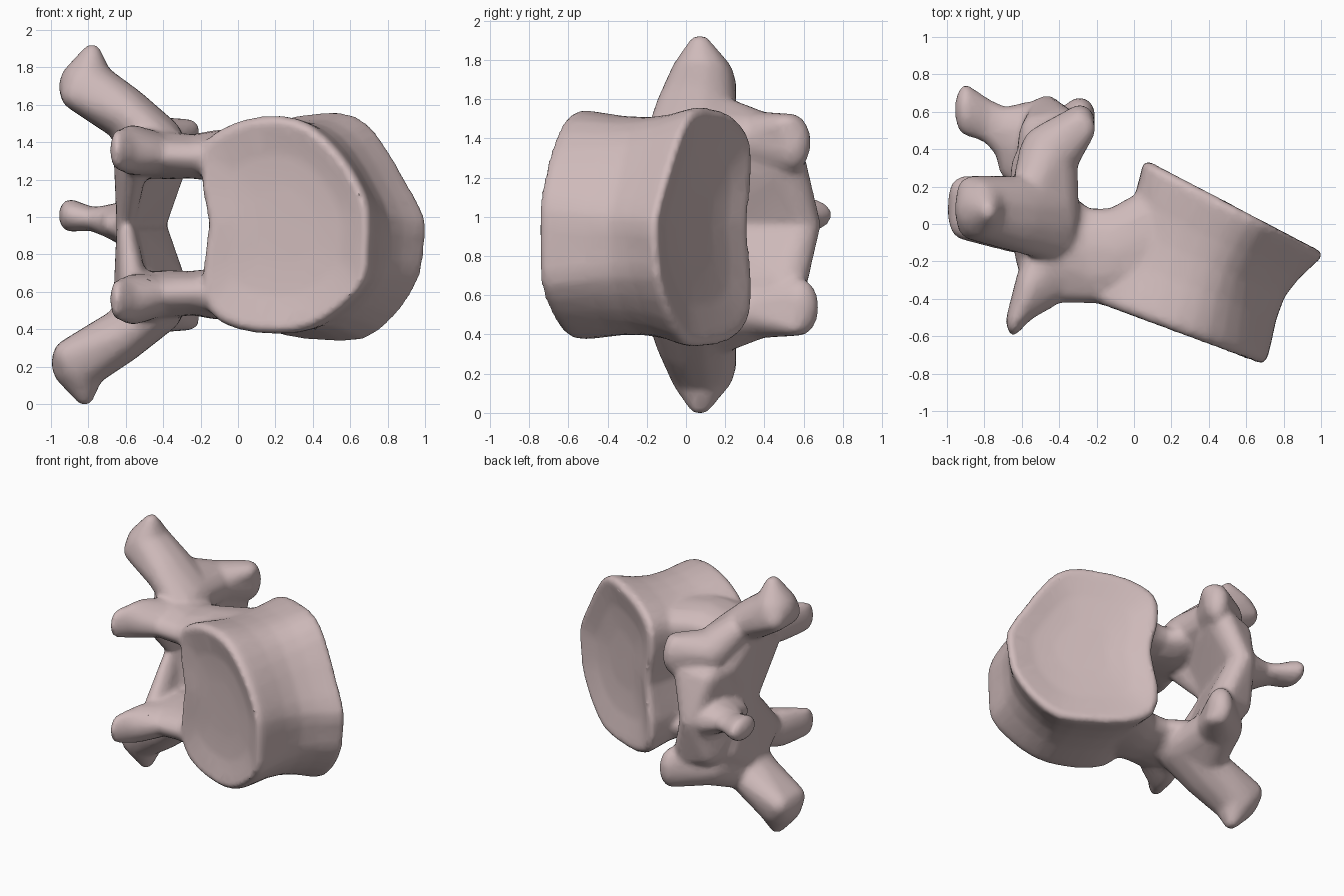
import bpy
import bmesh
import math
from mathutils import Vector

cube = bpy.data.objects.get("Cube")
if cube:
    bpy.data.objects.remove(cube, do_unlink=True)

MID_Z = 0.97  # height of the plane of symmetry
bm = bmesh.new()

# Evenly spread directions used for every ellipsoid
N = 70
GOLDEN = math.pi * (3 - math.sqrt(5))
DIRS = []
for i in range(N):
    c = 1 - 2 * (i + 0.5) / N
    r = math.sqrt(1 - c * c)
    DIRS.append(Vector((r * math.cos(i * GOLDEN), r * math.sin(i * GOLDEN), c)))


def hull(*balls, side=1):
    """Convex hull of ellipsoids (centre, radii); side=-1 mirrors in height."""
    verts = []
    for (x, y, h), (rx, ry, rz) in balls:
        for d in DIRS:
            verts.append(bm.verts.new((x + rx * d.x, y + ry * d.y,
                                       MID_Z + side * (h + rz * d.z))))
    res = bmesh.ops.convex_hull(bm, input=verts)
    loose = {g for g in res["geom_interior"] + res["geom_unused"]
             if isinstance(g, bmesh.types.BMVert)}
    bmesh.ops.delete(bm, geom=list(loose), context='VERTS')


def chain(*balls, side=1):
    for a, b in zip(balls, balls[1:]):
        hull(a, b, side=side)


def rounded(points):
    """Closed outline with a curved midpoint added on every edge."""
    p = [Vector(q) for q in points]
    out = []
    for i in range(len(p)):
        a, b, c, d = (p[(i + k) % len(p)] for k in (-1, 0, 1, 2))
        out += [b, (9 * (b + c) - a - d) / 16]
    return out


# Vertebral body: outline changes from front to back end plate
FRONT = rounded([
    (-0.93, 0), (-1, 0.3), (-1.02, 0.55), (-0.98, 0.77), (-0.58, 0.95), (-0.1, 1),
    (0.29, 0.91), (0.64, 0.66), (0.88, 0.38), (1, 0.12), (0.99, -0.25), (0.95, -0.53),
    (0.67, -0.77), (0.3, -0.95), (-0.1, -1), (-0.58, -0.96), (-0.93, -0.8), (-1, -0.45)])
BACK = rounded([
    (-0.9, 0), (-0.97, 0.3), (-1, 0.55), (-0.93, 0.78), (-0.6, 0.94), (-0.15, 1),
    (0.2, 0.98), (0.47, 0.8), (0.78, 0.4), (1, 0.06), (0.98, -0.2), (0.93, -0.45),
    (0.68, -0.77), (0.32, -0.99), (-0.15, -1), (-0.6, -0.95), (-0.93, -0.8), (-1, -0.45)])


def ring(cx, cy, ux, uy, hz, k, mix):
    verts = []
    for f, b in zip(FRONT, BACK):
        s, t = k * f.lerp(b, mix)
        verts.append(bm.verts.new((cx + s * ux, cy + s * uy, MID_Z - 0.01 * mix + t * hz)))
    return verts


# Centre x, y; width vector x, y; half height; inset; blend towards back outline
rings = [ring(*p) for p in (
    (0.264, -0.542, 0.45, -0.165, 0.58, 0.35, 0),
    (0.262, -0.552, 0.45, -0.165, 0.58, 0.65, 0),
    (0.253, -0.578, 0.45, -0.165, 0.58, 0.86, 0),
    (0.25, -0.593, 0.45, -0.168, 0.585, 0.95, 0),
    (0.26, -0.556, 0.45, -0.165, 0.585, 1, 0),
    (0.28, -0.50, 0.445, -0.165, 0.58, 1, 0.1),
    (0.33, -0.34, 0.43, -0.165, 0.558, 1, 0.35),
    (0.38, -0.20, 0.425, -0.185, 0.555, 1, 0.6),
    (0.44, -0.08, 0.44, -0.21, 0.57, 1, 0.8),
    (0.50, 0.03, 0.465, -0.24, 0.6, 1, 1),
    (0.525, 0.075, 0.48, -0.25, 0.61, 1, 1),
    (0.54, 0.10, 0.48, -0.25, 0.61, 0.95, 1),
    (0.533, 0.088, 0.475, -0.25, 0.605, 0.86, 1),
    (0.518, 0.06, 0.475, -0.25, 0.605, 0.65, 1),
    (0.51, 0.045, 0.475, -0.25, 0.605, 0.35, 1),
)]
for a, b in zip(rings, rings[1:]):
    for i in range(len(a)):
        j = (i + 1) % len(a)
        bm.faces.new((a[i], a[j], b[j], b[i]))
bm.faces.new(rings[0])
bm.faces.new(rings[-1])

for side in (1, -1):
    low = 0.04 if side < 0 else 0.0  # lower processes reach slightly further out
    # Pedicle
    chain(((0.08, -0.10, 0.38), (0.08, 0.30, 0.13)),
          ((-0.12, -0.17, 0.37), (0.10, 0.26, 0.14)),
          ((-0.25, -0.17, 0.365), (0.08, 0.26, 0.12)),
          ((-0.38, -0.12, 0.37), (0.09, 0.31, 0.13)),
          ((-0.50, -0.08, 0.38), (0.11, 0.27, 0.13)), side=side)
    # Superior articular process
    chain(((-0.44, -0.20, 0.38), (0.10, 0.25, 0.12)),
          ((-0.57, -0.36, 0.40), (0.07, 0.16, 0.14)),
          ((-0.645, -0.52, 0.40), (0.04, 0.08, 0.11)), side=side)
    # Transverse process with a blocky tip
    root = ((-0.43, 0.03, 0.45), (0.14, 0.24, 0.14))
    middle = ((-0.61 - low / 2, 0.05, 0.60), (0.14, 0.21, 0.15))
    tip = (((-0.81 - low, 0.08, 0.75), (0.15, 0.17, 0.14)),
           ((-0.86 - low, 0.17, 0.70), (0.09, 0.09, 0.09)),
           ((-0.86 - low, 0.01, 0.70), (0.09, 0.10, 0.09)))
    hull(root, middle, side=side)
    hull(middle, *tip, side=side)
    hull(*tip, ((-0.78 - low, 0.07, 0.92), (0.05, 0.06, 0.05)), side=side)
    # Inferior articular process, widening out of the transverse root
    shoulder = ((-0.46, 0.36, 0.43), (0.16, 0.18, 0.15))
    chain(root, shoulder,
          ((-0.29, 0.54 + low, 0.42), (0.085, 0.10, 0.15)), side=side)
    hull(shoulder, ((-0.26, 0.51 + low, 0.51), (0.055, 0.08, 0.055)),
         ((-0.30, 0.54 + low, 0.40), (0.08, 0.09, 0.12)), side=side)
    hull(root, ((-0.57, 0.10, 0.58), (0.10, 0.14, 0.10)), shoulder, side=side)
    # Lamina plate and its thickened outer corner
    front_edge = ((-0.60, 0.13, 0.0), (0.05, 0.13, 0.05))
    hull(((-0.55, 0.05, 0.32), (0.09, 0.13, 0.09)),
         ((-0.37, 0.50, 0.30), (0.09, 0.12, 0.10)),
         ((-0.53, 0.45, 0.28), (0.09, 0.14, 0.10)),
         ((-0.47, 0.56, 0.16), (0.08, 0.08, 0.06)),
         front_edge,
         ((-0.47, 0.59, 0.0), (0.09, 0.10, 0.06)), side=side)
    hull(front_edge,
         ((-0.56, -0.14, 0.32), (0.08, 0.16, 0.09)),
         ((-0.58, 0.06, 0.48), (0.09, 0.14, 0.08)),
         ((-0.58, 0.28, 0.32), (0.08, 0.14, 0.10)), side=side)

# Spinous process
base = ((-0.56, 0.46, 0.0), (0.09, 0.20, 0.14))
neck = ((-0.69, 0.48, 0.02), (0.07, 0.15, 0.09))
hull(base, neck, ((-0.67, 0.34, 0.0), (0.06, 0.11, 0.07)))
chain(neck,
      ((-0.78, 0.55, 0.03), (0.06, 0.12, 0.065)),
      ((-0.90, 0.61, 0.05), (0.06, 0.14, 0.09)))

bmesh.ops.recalc_face_normals(bm, faces=bm.faces[:])
mesh = bpy.data.meshes.new("vertebra")
bm.to_mesh(mesh)
bm.free()
bone = bpy.data.objects.new("vertebra", mesh)
bpy.context.collection.objects.link(bone)

# Fuse all parts into one softly blended surface
remesh = bone.modifiers.new("Fuse", 'REMESH')
remesh.mode = 'VOXEL'
remesh.voxel_size = 0.018
smooth = bone.modifiers.new("Blend", 'SMOOTH')
smooth.factor = 0.5
smooth.iterations = 12
thin = bone.modifiers.new("Simplify", 'DECIMATE')
thin.ratio = 0.25

bpy.ops.object.select_all(action='DESELECT')
bone.select_set(True)
bpy.context.view_layer.objects.active = bone
for mod in [m.name for m in bone.modifiers]:
    bpy.ops.object.modifier_apply(modifier=mod)

# Bone colour
mat = bpy.data.materials.new("pale pink bone")
mat.use_nodes = True
colour = (0.62, 0.49, 0.49, 1)
mat.diffuse_color = colour
mat.node_tree.nodes["Principled BSDF"].inputs["Base Color"].default_value = colour
bone.data.materials.clear()
bone.data.materials.append(mat)
bpy.ops.object.shade_smooth_by_angle(angle=math.radians(45))

# Rest the lowest point on the ground
lowest = min(v.co.z for v in bone.data.vertices)
for v in bone.data.vertices:
    v.co.z -= lowest
